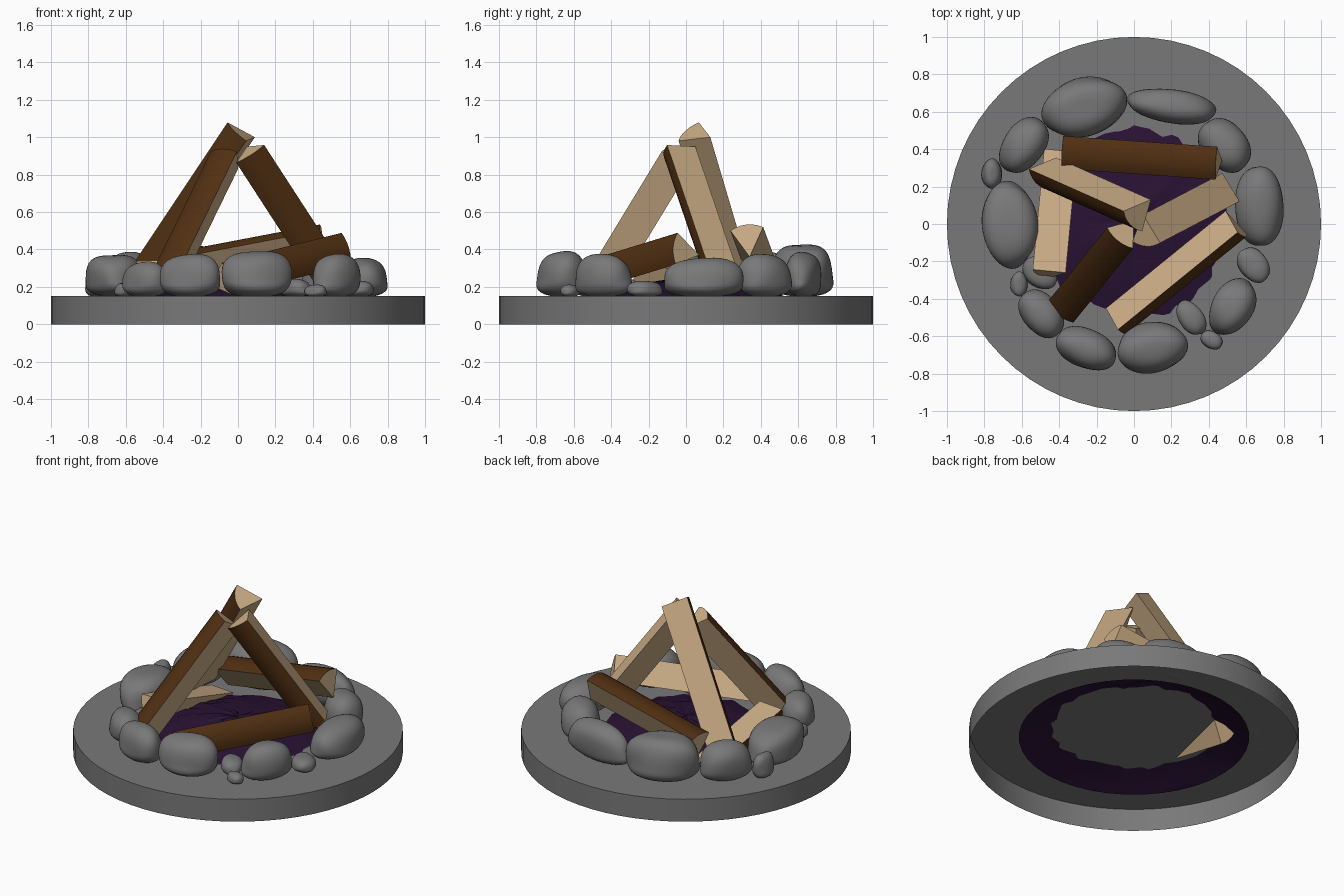
import bpy, bmesh, math, random
from mathutils import Vector

if "Cube" in bpy.data.objects:
    bpy.data.objects.remove(bpy.data.objects["Cube"])
random.seed(4)

def material(name, rgb):
    m = bpy.data.materials.new(name)
    m.diffuse_color = (*rgb, 1)
    m.use_nodes = True
    m.node_tree.nodes["Principled BSDF"].inputs["Base Color"].default_value = m.diffuse_color
    return m

STONE = material("stone_grey", (0.19, 0.19, 0.195))
BARK = material("bark_brown", (0.082, 0.029, 0.006))
WOOD = material("split_wood_tan", (0.60, 0.42, 0.24))
ASH = material("ash_purple", (0.022, 0.006, 0.034))

def finish(name, bm, mats, angle=None):
    me = bpy.data.meshes.new(name)
    bm.normal_update()
    bm.to_mesh(me)
    bm.free()
    ob = bpy.data.objects.new(name, me)
    bpy.context.collection.objects.link(ob)
    for m in mats:
        me.materials.append(m)
    if angle:
        bpy.ops.object.select_all(action='DESELECT')
        ob.select_set(True)
        bpy.context.view_layer.objects.active = ob
        bpy.ops.object.shade_smooth_by_angle(angle=math.radians(angle))
    return ob

# Round base: top disc and outer wall, open underneath
bm = bmesh.new()
N = 64
ring = [[bm.verts.new((math.cos(2*math.pi*i/N), math.sin(2*math.pi*i/N), z))
         for i in range(N)] for z in (0, 0.15)]
bm.faces.new(ring[1])
for i in range(N):
    j = (i + 1) % N
    bm.faces.new((ring[0][i], ring[0][j], ring[1][j], ring[1][i]))
finish("base", bm, [STONE], 30)

# Bumpy ash mound, sinking through the base top
bm = bmesh.new()
def mound_z(r):
    return 0.08 + 0.16 * (1 - (r / 0.7) ** 1.7)
S, R = 40, 10
centre = bm.verts.new((0, 0, mound_z(0)))
prev = None
for k in range(1, R + 1):
    r = 0.7 * k / R
    cur = []
    for i in range(S):
        a = 2 * math.pi * i / S
        bump = random.uniform(-0.010, 0.010) if k < R else 0
        cur.append(bm.verts.new((r*math.cos(a), r*math.sin(a), mound_z(r) + bump)))
    for i in range(S):
        j = (i + 1) % S
        if prev:
            bm.faces.new((prev[i], cur[i], cur[j], prev[j]))
        else:
            bm.faces.new((centre, cur[i], cur[j]))
    prev = cur
finish("ash_mound", bm, [ASH], 40)

# Split log: 60 degree wedge with a curved bark side.
# apex = split edge at the end, d = direction towards that end, u = bark direction
def log(name, apex, d, u, length, radius=0.177, seg=6):
    apex, d, u = Vector(apex), Vector(d).normalized(), Vector(u)
    u = (u - d * u.dot(d)).normalized()
    v = d.cross(u)
    sec = [Vector((0, 0, 0))]
    for i in range(seg + 1):
        a = math.radians(-30 + 60 * i / seg)
        sec.append(radius * (u * math.cos(a) + v * math.sin(a)))
    bm = bmesh.new()
    low = [bm.verts.new(apex - d * length + p) for p in sec]
    high = [bm.verts.new(apex + p) for p in sec]
    bm.faces.new(low[::-1])
    bm.faces.new(high)
    n = len(sec)
    for i in range(n):
        j = (i + 1) % n
        f = bm.faces.new((low[i], low[j], high[j], high[i]))
        f.material_index = 1 if i and j else 0
    finish(name, bm, [WOOD, BARK], 25)

# Leaning logs
log("leaning_log_back", (0.09, 0.13, 1.00), (0.54, -0.24, 0.81), (-0.65, -0.74, 0.16), 0.94)
log("leaning_log_left", (0.00, 0.02, 0.83), (0.385, 0.48, 0.79), (-0.49, -0.62, 0.62), 0.83)
log("leaning_log_right", (0.048, 0.05, 0.95), (-0.524, -0.274, 0.806), (0.017, -0.14, -0.038), 0.81)
# Lying logs
log("lying_log_back", (0.47, 0.34, 0.36), (1, -0.07, 0.19), (-0.19, -0.10, 1), 0.84)
log("lying_log_left", (-0.365, -0.26, 0.34), (-0.09, -0.95, 0.25), (-0.87, 0, -0.5), 0.67)
log("lying_log_front", (0.49, 0.07, 0.37), (0.64, 0.52, 0.16), (0.075, -0.12, 0.03), 0.84)

# Ring of stones: x, y, half length, half width, turn, top height
STONES = [
    (-0.265, 0.625, 0.235, 0.155, 15, 0.43), (0.20, 0.63, 0.235, 0.09, -8, 0.38),
    (0.485, 0.42, 0.155, 0.12, -48, 0.37), (0.67, 0.095, 0.21, 0.13, 92, 0.35),
    (0.64, -0.22, 0.10, 0.075, -52, 0.23), (0.525, -0.445, 0.16, 0.11, 60, 0.37),
    (0.305, -0.50, 0.10, 0.065, -55, 0.24), (0.415, -0.62, 0.06, 0.045, -30, 0.21),
    (0.10, -0.66, 0.185, 0.135, 10, 0.39), (-0.255, -0.665, 0.165, 0.105, -22, 0.37),
    (-0.495, -0.48, 0.14, 0.10, -50, 0.33), (-0.615, -0.32, 0.065, 0.045, 90, 0.22),
    (-0.50, -0.26, 0.10, 0.08, -40, 0.24), (-0.665, -0.005, 0.235, 0.148, 95, 0.37),
    (-0.59, 0.42, 0.16, 0.11, 55, 0.38), (-0.76, 0.27, 0.08, 0.055, 90, 0.30),
]
for k, (cx, cy, a, b, turn, top) in enumerate(STONES):
    bm = bmesh.new()
    bmesh.ops.create_icosphere(bm, subdivisions=4, radius=1)
    t = math.radians(turn)
    ph = random.uniform(0, 6.28)
    mid = 0.15 + (top - 0.15) * 0.35
    for vert in bm.verts:
        x, y, z = vert.co
        # boxier side profile than a plain ellipsoid
        h = math.hypot(x, y)
        s = (h ** 2.8 + abs(z) ** 2.8) ** (-1 / 2.8)
        x, y, z = x * s, y * s, z * s
        w = 1 + 0.03 * math.sin(3 * x + 2 * z + ph) + 0.025 * math.sin(4 * y - 3 * z + ph)
        px, py = a * x * w, b * y * w
        pz = mid + z * ((top - mid) * w if z > 0 else mid - 0.148)
        vert.co = (cx + px*math.cos(t) - py*math.sin(t),
                   cy + px*math.sin(t) + py*math.cos(t), pz)
    finish(f"stone_{k + 1}", bm, [STONE], 60)
